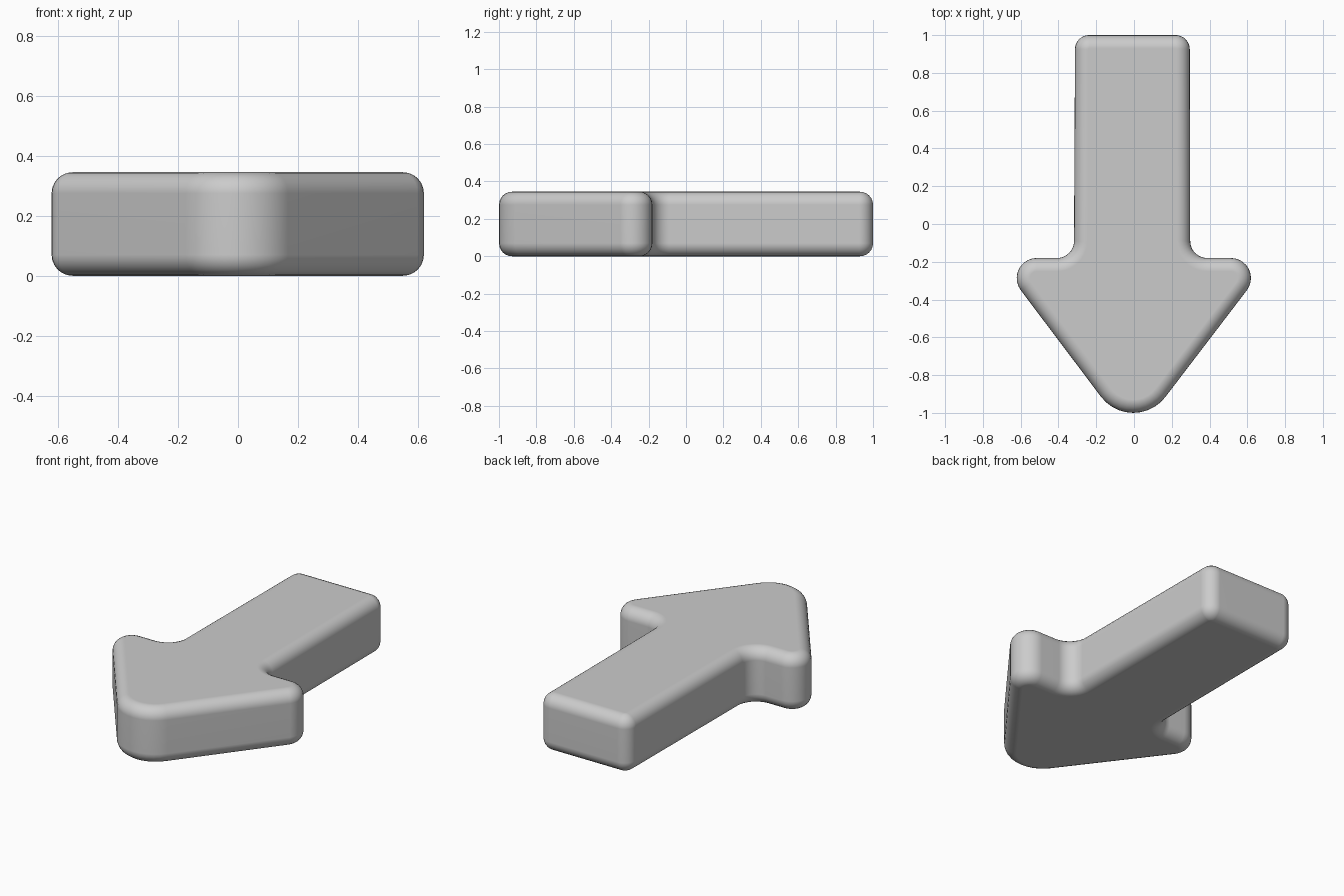
import bpy, bmesh, math
from mathutils import Vector

if "Cube" in bpy.data.objects:
    bpy.data.objects.remove(bpy.data.objects["Cube"])

HEIGHT = 0.345   # slab thickness
EDGE = 0.07      # rounding of the top and bottom rims
RIM_STEPS = 6
ARC_STEPS = 10

# Sharp arrow outline, counter-clockwise: x, y, fillet radius
CORNERS = [
    (-0.005, -1.14, 0.214),   # tip
    (0.728, -0.18, 0.1065),   # right barb
    (0.298, -0.18, 0.09),     # right inner corner
    (0.295, 1.0, 0.075),      # shaft end
    (-0.312, 1.0, 0.075),
    (-0.318, -0.18, 0.09),    # left inner corner
    (-0.728, -0.18, 0.1065),  # left barb
]


def outline(inset):
    """Filleted outline, moved inwards by the inset."""
    points = []
    count = len(CORNERS)
    for i, (x, y, r) in enumerate(CORNERS):
        p = Vector((x, y))
        a = Vector(CORNERS[i - 1][:2])
        b = Vector(CORNERS[(i + 1) % count][:2])
        e1, e2 = (p - a).normalized(), (b - p).normalized()
        turn = e1.x * e2.y - e1.y * e2.x
        side = 1 if turn > 0 else -1
        half = (e2.angle(-e1)) / 2
        centre = p + (e2 - e1).normalized() * (r / math.sin(half))
        start = math.atan2(-e1.x, e1.y)          # outward normal of first edge
        sweep = side * e1.angle(e2)
        for k in range(ARC_STEPS + 1):
            t = start + sweep * k / ARC_STEPS
            n = Vector((math.cos(t), math.sin(t)))
            points.append(centre + n * (side * r - inset))
    return points


# Rim profile from bottom to top: inset and height of each ring
quarter = [(EDGE * (1 - math.sin(t)), EDGE * (1 - math.cos(t)))
           for t in (math.pi / 2 * k / RIM_STEPS for k in range(RIM_STEPS + 1))]
rings = quarter + [(d, HEIGHT - z) for d, z in reversed(quarter)]

# Skin the rings and cap both ends
bm = bmesh.new()
loops = [[bm.verts.new((p.x, p.y, z)) for p in outline(d)] for d, z in rings]
for low, high in zip(loops, loops[1:]):
    n = len(low)
    for i in range(n):
        j = (i + 1) % n
        bm.faces.new((low[i], low[j], high[j], high[i]))
bm.faces.new(list(reversed(loops[0])))
bm.faces.new(loops[-1])
bmesh.ops.recalc_face_normals(bm, faces=bm.faces)
for f in bm.faces:
    f.smooth = True

mesh = bpy.data.meshes.new("arrow")
bm.to_mesh(mesh)
bm.free()
arrow = bpy.data.objects.new("arrow", mesh)
bpy.context.collection.objects.link(arrow)

# Keep the large flats evenly shaded
arrow.modifiers.new("flat_normals", 'WEIGHTED_NORMAL').keep_sharp = True
